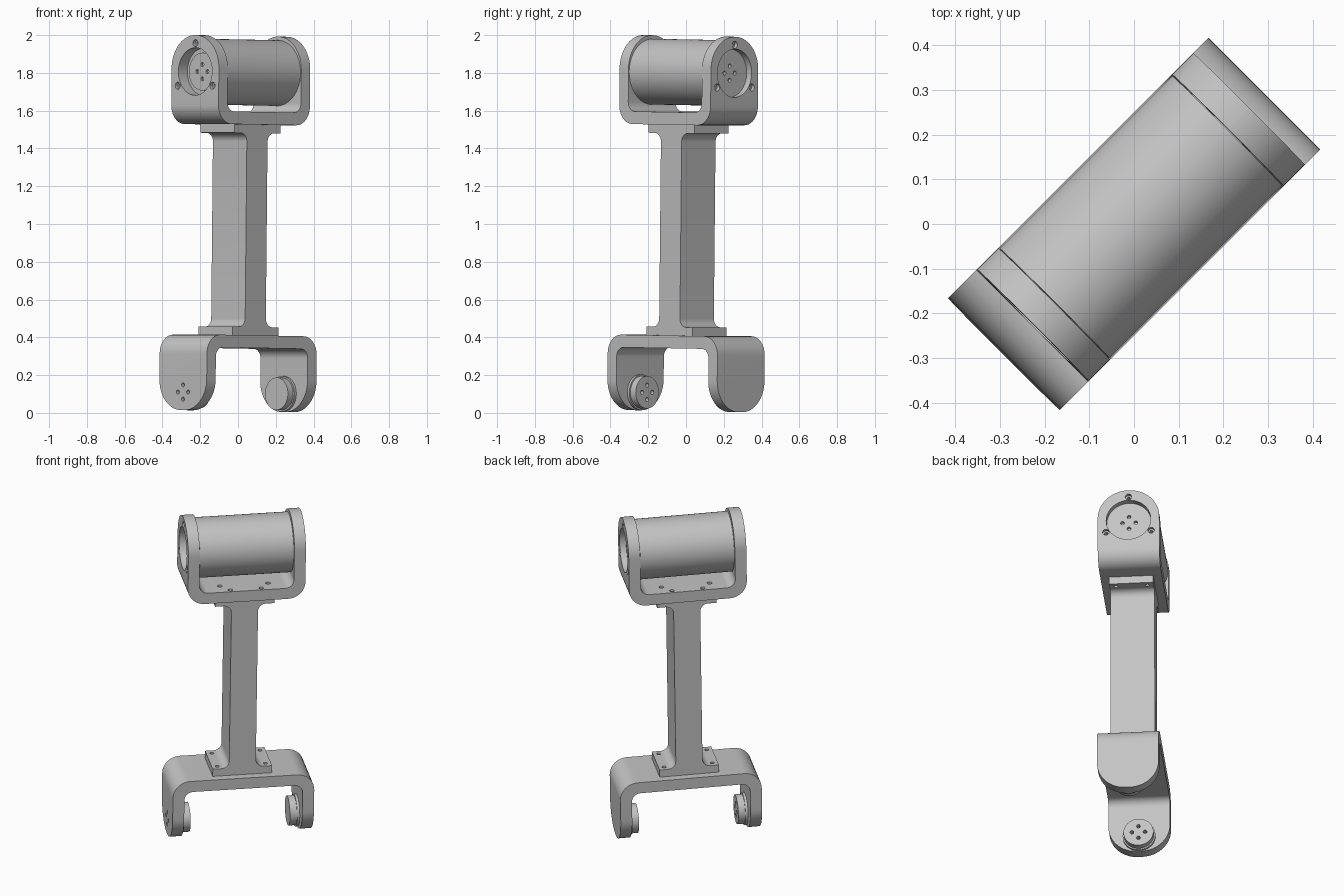
import bpy, bmesh, math
from mathutils import Vector, Matrix

if "Cube" in bpy.data.objects:
    bpy.data.objects.remove(bpy.data.objects["Cube"])

grey = bpy.data.materials.new("light grey metal")
grey.use_nodes = True
color = (0.55, 0.55, 0.55, 1)
grey.diffuse_color = color
grey.node_tree.nodes["Principled BSDF"].inputs["Base Color"].default_value = color

W = 0.177      # half width of the brackets
T = 0.067      # bracket wall thickness
AXIS = 1.803   # height of the motor axis
HUB = 0.105    # height of the lower pivot axis
parts = []


def make(name, bm, keep=True):
    bmesh.ops.recalc_face_normals(bm, faces=bm.faces)
    mesh = bpy.data.meshes.new(name)
    bm.to_mesh(mesh)
    bm.free()
    ob = bpy.data.objects.new(name, mesh)
    bpy.context.collection.objects.link(ob)
    if keep:
        mesh.materials.append(grey)
        parts.append(ob)
    return ob


def rounded(corners, steps=10):
    """Right-angled outline from (a, b, radius) corners."""
    out = []
    for i, (a, b, r) in enumerate(corners):
        p = Vector((a, b))
        if r == 0:
            out.append(p)
            continue
        d1 = (Vector(corners[i - 1][:2]) - p).normalized()
        d2 = (Vector(corners[(i + 1) % len(corners)][:2]) - p).normalized()
        c = p + (d1 + d2) * r
        for k in range(steps + 1):
            t = math.pi / 2 * k / steps
            out.append(c - r * (d2 * math.cos(t) + d1 * math.sin(t)))
    return out


def prism(name, outline, half, along_x=False, keep=True):
    """Extrude an upright outline along y, or along x."""
    bm = bmesh.new()
    place = (lambda a, b: (-half, a, b)) if along_x else (lambda a, b: (a, -half, b))
    face = bm.faces.new([bm.verts.new(place(*p)) for p in outline])
    ext = bmesh.ops.extrude_face_region(bm, geom=[face])["geom"]
    move = Vector((2 * half, 0, 0) if along_x else (0, 2 * half, 0))
    bmesh.ops.translate(bm, verts=[v for v in ext if isinstance(v, bmesh.types.BMVert)], vec=move)
    return make(name, bm, keep)


def add_rod(bm, axis, start, end, a, b, r, r2=None, seg=20):
    """Cylinder along x at (y, z) = (a, b), or along z at (x, y) = (a, b)."""
    mid = (start + end) / 2
    if axis == "x":
        m = Matrix.Translation((mid, a, b)) @ Matrix.Rotation(math.pi / 2, 4, "Y")
    else:
        m = Matrix.Translation((a, b, mid))
    bmesh.ops.create_cone(bm, cap_ends=True, segments=seg, radius1=r,
                          radius2=r if r2 is None else r2, depth=abs(end - start), matrix=m)


def rod(name, *args, **kw):
    bm = bmesh.new()
    add_rod(bm, *args, **kw)
    return make(name, bm)


def boolean(ob, tool, op):
    mod = ob.modifiers.new("cut", "BOOLEAN")
    mod.operation, mod.solver, mod.object = op, "EXACT", tool
    bpy.context.view_layer.objects.active = ob
    bpy.ops.object.modifier_apply(modifier=mod.name)
    bpy.data.objects.remove(tool)


def drill(ob, rods):
    for args in rods:
        bm = bmesh.new()
        add_rod(bm, *args[:6], seg=args[6] if len(args) > 6 else 16)
        boolean(ob, make("drill", bm, False), "DIFFERENCE")


def bracket(name, hu, base, tip, tip_radius):
    """U-shaped bracket with rounded arm ends, opening toward tip."""
    s = 1 if tip > base else -1
    inner, far = base + s * T, tip + s * 0.1
    ob = prism(name, rounded([
        (-hu, far, 0), (-hu, base, 0.1), (hu, base, 0.1), (hu, far, 0),
        (hu - T, far, 0), (hu - T, inner, 0.05), (-hu + T, inner, 0.05), (-hu + T, far, 0)]), W)
    side = prism("arm_outline", rounded([
        (-W, base - s * 0.1, 0), (W, base - s * 0.1, 0),
        (W, tip, tip_radius), (-W, tip, tip_radius)], 16), 1, True, False)
    boolean(ob, side, "INTERSECT")
    return ob


def four_holes(start, end, z):
    return [("x", start, end, 0.038 * dy, z + 0.038 * dz, 0.011)
            for dy, dz in ((1, 0), (-1, 0), (0, 1), (0, -1))]


bolts = [(x, y) for x in (-0.14, 0.14) for y in (-0.09, 0.09)]

# Lower fork with pivot bosses
LU = 0.411
fork = bracket("lower_fork", LU, 0.41, 0.009, 0.165)
drill(fork, four_holes(-0.5, -0.3, HUB))
for side, label in ((-1, "right"), (1, "left")):
    wall = LU - T
    rod(label + "_boss_foot", "x", side * (wall + 0.005), side * (wall - 0.015), 0, HUB, 0.094, seg=48)
    boss = rod(label + "_pivot_boss", "x", side * (wall + 0.002), side * (wall - 0.055), 0, HUB, 0.086, seg=48)
    if side < 0:
        drill(boss, four_holes(-wall + 0.02, -wall + 0.1, HUB))

# Post with flanges filleted into it
A, B, F = 0.0775, 0.1725, 0.045
low, high = 0.41, 1.526
post = prism("post", rounded([
    (-B, low, 0), (B, low, 0), (B, low + F, 0), (A, low + F, 0.045),
    (A, high - F, 0.045), (B, high - F, 0), (B, high, 0), (-B, high, 0),
    (-B, high - F, 0), (-A, high - F, 0.045), (-A, low + F, 0.045), (-B, low + F, 0)]), 0.127)
drill(post, [("z", z - 0.03, z + 0.03, x, y, 0.012) for x, y in bolts for z in (low + F, high - F)])

# Upper cradle with motor opening and screw holes
UU = 0.342
cradle = bracket("upper_cradle", UU, 1.526, 1.996, W - 0.001)
cuts = [("x", -0.5, -0.2, 0, AXIS, 0.126, 64), ("x", 0.2, 0.5, 0, AXIS, 0.128, 64)]
for side in (-1, 1):
    for deg in (90, 210, 330):
        y, z = 0.15 * math.cos(math.radians(deg)), AXIS + 0.15 * math.sin(math.radians(deg))
        cuts += [("x", side * (UU - 0.02), side * 0.4, y, z, 0.019),
                 ("x", side * (UU - 0.045), side * 0.4, y, z, 0.010)]
floor = 1.526 + T
cuts += [("z", floor - 0.03, floor + 0.03, x, y, 0.014)
         for x, y in bolts + [(sx * 0.09, sy * 0.15) for sx in (-1, 1) for sy in (-1, 1)]]
drill(cradle, cuts)

# Motor body and its end discs
inside = UU - T
rod("motor_body", "x", -inside + 0.002, inside - 0.002, 0, AXIS, 0.174, seg=96)
disc = rod("motor_output_disc", "x", -inside - 0.014, -inside + 0.01, 0, AXIS, 0.1, seg=64)
drill(disc, four_holes(-inside - 0.05, -inside - 0.001, AXIS))
cap = rod("motor_end_cap", "x", inside - 0.005, inside + 0.03, 0, AXIS, 0.1275, seg=64)
drill(cap, four_holes(inside + 0.01, inside + 0.06, AXIS))

# Smooth curved surfaces, then turn the assembly diagonally with its slight lean
lean = (Matrix.Rotation(math.pi / 4, 4, "Z") @ Matrix.Translation((0, 0, 0.2))
        @ Matrix.Rotation(0.0135, 4, "Y") @ Matrix.Translation((0, 0, -0.2)))
bpy.ops.object.select_all(action="DESELECT")
for ob in parts:
    ob.data.transform(lean)
    ob.select_set(True)
bpy.context.view_layer.objects.active = parts[0]
bpy.ops.object.shade_smooth_by_angle(angle=math.radians(30))
